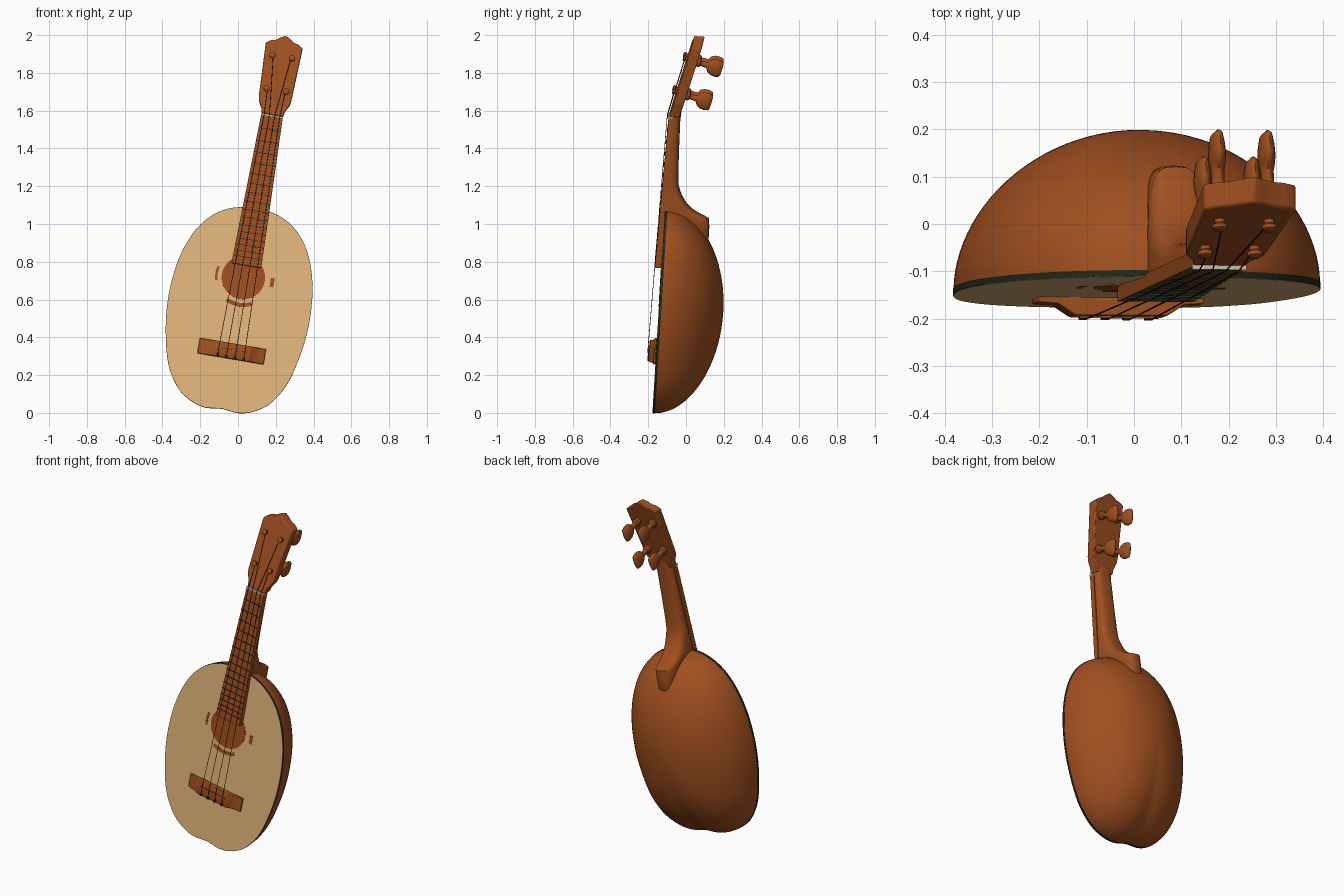
import bpy, bmesh, math
from mathutils import Matrix, Vector

if "Cube" in bpy.data.objects:
    bpy.data.objects.remove(bpy.data.objects["Cube"])

# Local frame: s = sideways from the neck axis, w = out of the soundboard, v = along the neck
TILT = (Matrix.Translation((0, -0.178, 0)) @ Matrix.Rotation(math.radians(-3.5), 4, 'X')
        @ Matrix.Rotation(math.radians(9.7), 4, 'Y') @ Matrix.Translation((-0.088, 0, 0)))


def material(name, rgb):
    m = bpy.data.materials.new(name)
    m.diffuse_color = (*rgb, 1)
    m.use_nodes = True
    m.node_tree.nodes["Principled BSDF"].inputs["Base Color"].default_value = m.diffuse_color
    return m


BROWN = material("brown wood", (0.35, 0.079, 0.014))
TAN = material("pale spruce", (0.78, 0.48, 0.20))
DARK = material("dark green binding", (0.016, 0.022, 0.012))
BLACK = material("black string", (0.012, 0.01, 0.01))
IVORY = material("ivory nut", (0.6, 0.52, 0.42))


def loft(name, rings, mat, cap0=True, cap1=True, angle=35):
    """Skin a list of equal-length rings of (s, w, v) points."""
    bm = bmesh.new()
    vs = [[bm.verts.new(TILT @ Vector((s, -w, v))) for s, w, v in r] for r in rings]
    n = len(rings[0])
    for a, b in zip(vs, vs[1:]):
        for i in range(n):
            j = (i + 1) % n
            bm.faces.new((a[i], a[j], b[j], b[i]))
    if cap0:
        bm.faces.new(vs[0][::-1])
    if cap1:
        bm.faces.new(vs[-1])
    bmesh.ops.recalc_face_normals(bm, faces=bm.faces)
    me = bpy.data.meshes.new(name)
    bm.to_mesh(me)
    bm.free()
    me.materials.append(mat)
    ob = bpy.data.objects.new(name, me)
    bpy.context.collection.objects.link(ob)
    bpy.ops.object.select_all(action='DESELECT')
    ob.select_set(True)
    bpy.context.view_layer.objects.active = ob
    bpy.ops.object.shade_smooth_by_angle(angle=math.radians(angle))
    return ob


def box_ring(h, w0, w1, v):
    return [(-h, w0, v), (h, w0, v), (h, w1, v), (-h, w1, v)]


def bevel(ob, width):
    m = ob.modifiers.new("bevel", 'BEVEL')
    m.width, m.segments = width, 2


def circle(cs, cw, v, r, n=6):
    return [(cs + r * math.cos(2 * math.pi * i / n), cw + r * math.sin(2 * math.pi * i / n), v)
            for i in range(n)]


# Body outline: mirrored half profile, rounded with a closed spline
half = [(0, .009), (.09, .001), (.17, .024), (.25, .083), (.32, .2), (.364, .38), (.378, .55),
        (.364, .72), (.32, .87), (.247, .985), (.14, 1.06), (0, 1.085)]
pts = [Vector(p) for p in half] + [Vector((-x, y)) for x, y in half[-2:0:-1]]
outline = []
for i in range(len(pts)):
    p0, p1, p2, p3 = (pts[(i + k - 1) % len(pts)] for k in range(4))
    for k in range(6):
        t = k / 6
        outline.append(0.5 * (2 * p1 + (p2 - p0) * t + (2 * p0 - 5 * p1 + 4 * p2 - p3) * t * t
                              + (3 * p1 - p0 - 3 * p2 + p3) * t ** 3))


def body_ring(scale, w):
    c = Vector((0, .55))
    return [(q.x, w, q.y) for q in (c + (p - c) * scale for p in outline)]


# Bowl back
RIM, DEPTH = 0.014, 0.342
rings = []
for i in range(25):
    t = math.radians(88.5) * i / 24
    rings.append(body_ring(math.cos(t), -RIM - (DEPTH - RIM) * math.sin(t) ** 1.07))
loft("bowl_back", rings, BROWN, cap0=False, angle=60)

# Dark binding around the rim
loft("rim_binding", [body_ring(.99, -.001), body_ring(1.003, -.001), body_ring(1.003, -RIM),
                     body_ring(.99, -RIM)], DARK, False, False)

# Soundboard with a flush brown sound hole disc
HC, HR = Vector((-.005, .712)), 0.115
loft("soundboard", [body_ring(1, 0), body_ring(1, -.006)], TAN)
loft("sound_hole", [[(HC.x + s, w, HC.y + d) for s, d, _ in circle(0, 0, 0, HR, 48)]
                    for w in (-.003, .002)], BROWN)

# Small inlaid arcs around the sound hole
for name, mid, span, r0, r1 in (("left", 180, 15, .137, .150), ("right", 0, 9, .145, .165),
                                ("bottom", 270, 28, .135, .156)):
    arc = []
    for i in range(9):
        a = math.radians(mid + span * (i / 4 - 1))
        arc.append([(HC.x + r * math.cos(a), w, HC.y + r * math.sin(a))
                    for r, w in ((r0, -.001), (r0, .0015), (r1, .0015), (r1, -.001))])
    loft("hole_inlay_" + name, arc, BROWN)

# Bridge with thick middle and thin wings
shape = [(-.178, 0), (-.178, .011), (-.135, .014), (-.098, .038), (.098, .038), (.135, .014),
         (.178, .011), (.178, 0)]
bridge = loft("bridge", [[(s, w, v) for s, w in shape] for v in (.275, .357)], BROWN)
bevel(bridge, .003)
loft("saddle", [box_ring(.085, .03, .042, v) for v in (.322, .33)], BROWN)


# Fretboard, front face slightly pitched against the soundboard
def board_w(v):
    return .034 - .024 * (v - .777) / .803


def board_h(v):
    return .08 - .022 * (v - .777) / .803


loft("fretboard", [box_ring(board_h(v), board_w(v) - .032, board_w(v), v) for v in (.777, 1.58)], BROWN)
for k in range(1, 17):
    v = 1.58 - 1.26 * (1 - 2 ** (-k / 12))
    w = board_w(v)
    loft(f"fret_{k}", [box_ring(board_h(v), w - .002, w + .003, v + d) for d in (-.0014, .0014)], DARK)
loft("nut", [box_ring(.058, -.012, .015, v) for v in (1.579, 1.588)], IVORY)

# Neck and heel: D-shaped sections that deepen into the heel
stations = [(1.64, .056, -.058), (1.56, .056, -.053), (1.4, .059, -.056), (1.27, .062, -.06),
            (1.21, .064, -.066), (1.16, .066, -.085), (1.12, .067, -.112), (1.09, .067, -.145),
            (1.07, .066, -.180), (1.055, .064, -.215), (1.045, .062, -.236), (1.0, .059, -.241),
            (.925, .055, -.241), (.91, .05, -.235)]
rings = []
for v, h, back in stations:
    front = min(board_w(v) - .006, .008 - .25 * (v - 1.585) - .012)
    e = .6 if v > 1.2 else .42
    ring = []
    for i in range(17):
        a = math.pi * i / 16
        c, s = math.cos(a), math.sin(a)
        ring.append((h * math.copysign(abs(c) ** .6, c), front + (back - front) * abs(s) ** e, v))
    rings.append(ring)
loft("neck_and_heel", rings, BROWN, angle=45)


# Headstock, leaning backwards from the nut
def head_w(v):
    return .008 - .25 * (v - 1.585)


edge = [(.058, 1.588), (.062, 1.615), (.083, 1.655), (.087, 1.68), (.099, 1.968), (.072, 1.985),
        (.05, 1.99), (.025, 2.008)]
head = edge + [(0, 2.02)] + [(-s, v) for s, v in edge[::-1]]
head_ob = loft("headstock", [[(s, head_w(v) - d, v) for s, v in head] for d in (0, .055)], BROWN, angle=25)
bevel(head_ob, .005)

# Tuning pegs: post, collar and flattened button along the headstock normal
peg = [(-.024, .01, .01), (-.02, .016, .016), (-.012, .016, .016), (-.008, .011, .011),
       (.05, .013, .013), (.05, .024, .024), (.068, .024, .024), (.076, .014, .014),
       (.11, .014, .016), (.12, .016, .034), (.14, .018, .045), (.165, .016, .047),
       (.185, .012, .042), (.191, .005, .03)]
ca, sa = math.cos(math.atan(.25)), math.sin(math.atan(.25))
POSTS = [(-.053, 1.72), (-.053, 1.902), (.053, 1.902), (.053, 1.72)]
for k, (ps, pv) in enumerate(POSTS):
    rings = []
    for n, rs, rd in peg:
        ring = []
        for i in range(16):
            a = math.pi * i / 8
            d = rd * math.sin(a)
            ring.append((ps + rs * math.cos(a), head_w(pv) - n * ca - d * sa, pv - n * sa + d * ca))
        rings.append(ring)
    loft(f"tuning_peg_{k + 1}", rings, BROWN, angle=50)

# Strings from the bridge over the nut to the pegs, each with a bridge pin
for k, (ps, pv) in enumerate(POSTS):
    f = (k - 1.5) / 1.5
    path = [(f * .07, .037, .285), (f * .07, .044, .326), (f * .042, .0175, 1.584),
            (ps * .9, head_w(pv) + .012, pv)]
    loft(f"string_{k + 1}", [circle(s, w, v, .0016) for s, w, v in path], BLACK)
    loft(f"bridge_pin_{k + 1}", [[(s, w, .283 + d) for s, d, _ in circle(f * .07, 0, 0, .009, 10)]
                                 for w in (.035, .043)], BLACK)
